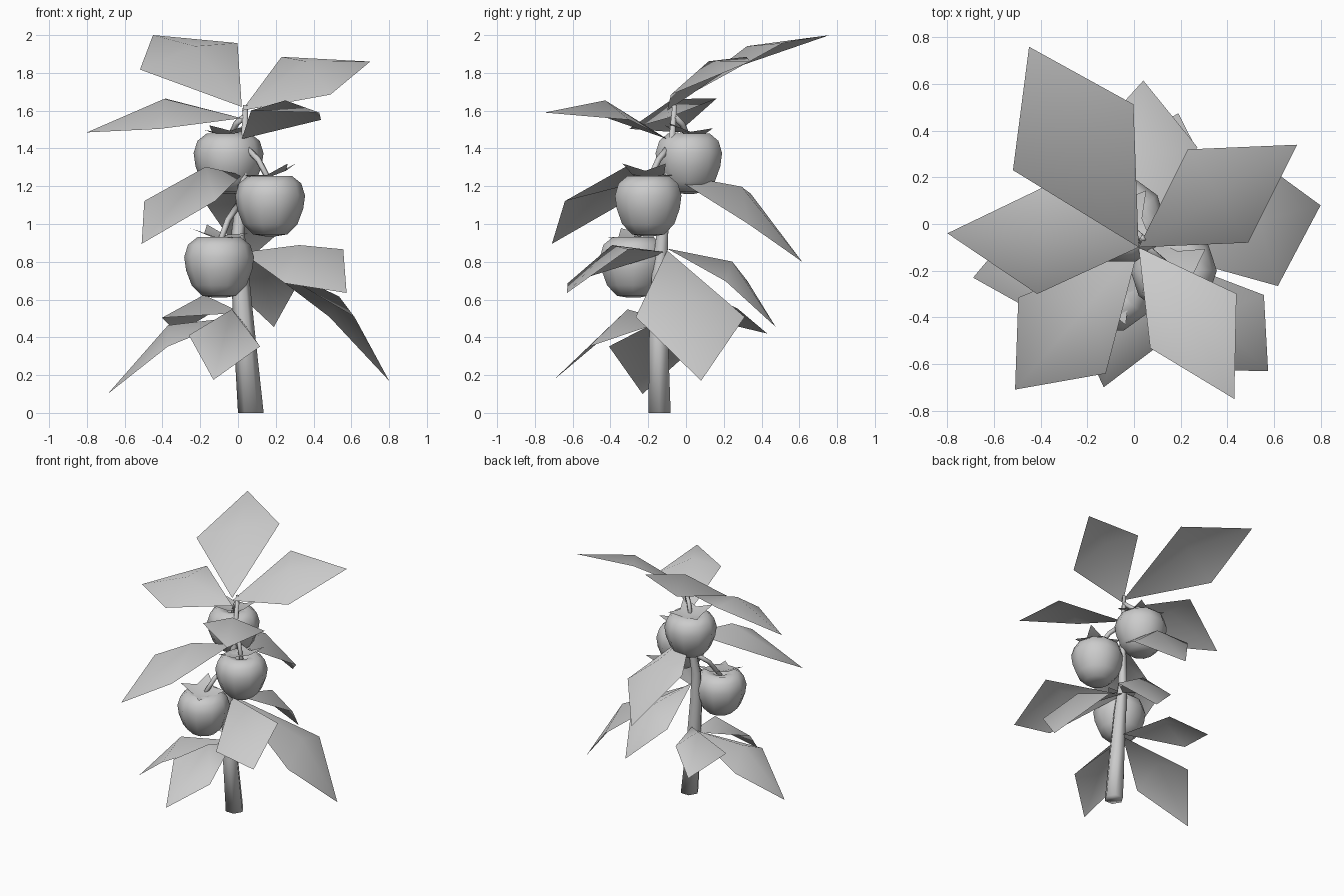
import bpy, math
from mathutils import Vector

if "Cube" in bpy.data.objects:
    bpy.data.objects.remove(bpy.data.objects["Cube"])


def make(name, verts, faces):
    me = bpy.data.meshes.new(name)
    me.from_pydata([tuple(v) for v in verts], [], faces)
    me.update()
    for p in me.polygons:
        p.use_smooth = True
    ob = bpy.data.objects.new(name, me)
    bpy.context.collection.objects.link(ob)
    return ob


def circle(n):
    return [(math.cos(2 * math.pi * i / n), math.sin(2 * math.pi * i / n)) for i in range(n)]


def loft(name, verts, n):
    # quads between successive rings of n vertices, closed at both ends
    rings = len(verts) // n
    faces = [(r * n + i, r * n + (i + 1) % n, (r + 1) * n + (i + 1) % n, (r + 1) * n + i)
             for r in range(rings - 1) for i in range(n)]
    faces += [tuple(reversed(range(n))), tuple(range((rings - 1) * n, rings * n))]
    return make(name, verts, faces)


def tube(name, path, r0, r1, n):
    # tapered tube along a path, end cut horizontal at the ground
    pts = [Vector(p) for p in path]
    last = len(pts) - 1
    verts = []
    for k, p in enumerate(pts):
        t = pts[min(k + 1, last)] - pts[max(k - 1, 0)]
        if p.z == 0:
            t = Vector((0, 0, 1))
        t.normalize()
        u = (Vector((1, 0, 0)) - t * t.x).normalized()
        v = t.cross(u)
        r = r0 + (r1 - r0) * k / last
        verts += [p + r * (u * c + v * s) for c, s in circle(n)]
    return loft(name, verts, n)


def fruit(name, c):
    # lathe from the underside up to the dimple
    prof = [(.03, -.165), (.09, -.155), (.145, -.10), (.175, -.02), (.185, .05),
            (.165, .115), (.115, .155), (.06, .145), (.015, .11)]
    return loft(name, [c + Vector((r * a, r * b, z)) for r, z in prof for a, b in circle(10)], 10)


def calyx(name, c, turn, tilt):
    # four broad sepals with upturned tips
    verts = [c]
    for i in range(8):
        a, r = turn + math.pi * i / 4, (.085 if i % 2 else .165)
        dx, dy = r * math.cos(a), r * math.sin(a)
        verts.append(c + Vector((dx, dy, tilt[0] * dx + tilt[1] * dy + (.01 if i % 2 else .04))))
    return make(name, verts, [(0, i + 1, (i + 1) % 8 + 1) for i in range(8)])


def leaf(name, base_z, tip, tilt, reach, fold, shift=0):
    # kite-shaped blade with a raised midrib; drooping leaves arch more
    base = Vector((.02, -.10, base_z))
    chord = Vector(tip) - base
    lift = Vector((0, 0, .055 + .09 * max(0, -chord.z)))
    side = Vector((-chord.y, chord.x, 0)).normalized()
    centre = base + chord * reach + lift + side * shift
    mid = base + chord * fold + lift * 1.3 + Vector((0, 0, .06)) + side * shift * .7
    side *= .28 * chord.length
    side.z = tilt
    return make(name, [base, centre + side, tip, centre - side, mid],
                [(0, 4, 1), (1, 4, 2), (2, 4, 3), (3, 4, 0)])


# Main stem
tube("stem", [(.068, -.14, 0), (.035, -.145, .4), (.01, -.14, .75),
              (0, -.125, .95), (.03, -.09, 1.25), (.04, -.06, 1.63)], .068, .014, 6)

# Fruits, each with calyx and stalk reaching up to the stem
for i, (c, turn, tilt, joint) in enumerate([
        ((-.10, -.28, .775), .4, (-.15, .15), (0, -.11, 1.10)),
        ((.17, -.20, 1.10), .6, (.25, -.05), (.03, -.08, 1.42)),
        ((-.05, .015, 1.325), .9, (.05, -.1), (.04, -.065, 1.57))], 1):
    c, j = Vector(c), Vector(joint)
    top = c + Vector((0, 0, .12))
    fruit(f"fruit_{i}", c)
    calyx(f"calyx_{i}", c + Vector((0, 0, .15)), turn, tilt)
    tube(f"fruit_stalk_{i}", [j, j.lerp(top, .55) + Vector((0, 0, .03)), top], .018, .016, 5)

# Leaves from the top down: height on stem, tip, sideways tilt, widest point, fold point
for i, spec in enumerate([
        (1.62, (-.45, .76, 2.0), -.07, .56, .5, .02),
        (1.60, (.70, .34, 1.86), .10, .5, .5),
        (1.56, (-.80, -.04, 1.485), -.08, .51, .5),
        (1.45, (.43, -.75, 1.59), -.025, .51, .52, .03),
        (1.26, (-.51, -.71, .895), 0, .62, .36),
        (1.27, (.04, .615, .80), .08, .61, .55),
        (.86, (.80, .08, .17), 0, .68, .66),
        (.85, (.575, -.63, .635), .09, .69, .55),
        (.87, (.19, .475, .455), 0, .64, .6),
        (.51, (-.69, -.23, .10), 0, .61, .55),
        (.49, (-.13, -.70, .175), -.03, .61, .35),
        (.53, (-.32, .43, .42), -.025, .6, .45, .08)], 1):
    leaf(f"leaf_{i}", *spec)
